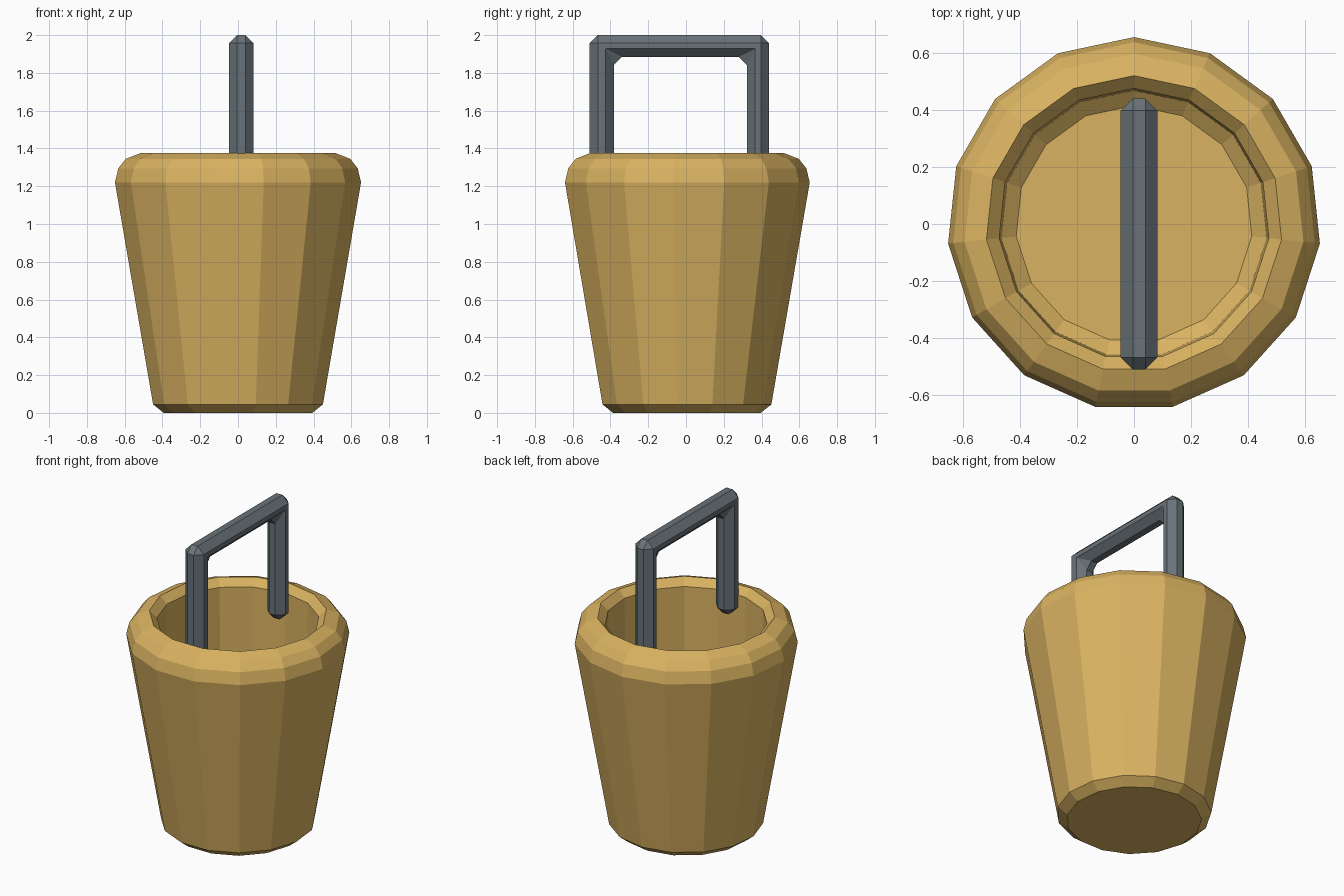
import bpy, bmesh, math

if "Cube" in bpy.data.objects:
    bpy.data.objects.remove(bpy.data.objects["Cube"])

SIDES = 15


def finish(bm, name, color):
    bmesh.ops.recalc_face_normals(bm, faces=bm.faces)
    me = bpy.data.meshes.new(name)
    bm.to_mesh(me)
    bm.free()
    ob = bpy.data.objects.new(name, me)
    bpy.context.collection.objects.link(ob)
    mat = bpy.data.materials.new(name + "_paint")
    mat.diffuse_color = color
    mat.use_nodes = True
    mat.node_tree.nodes["Principled BSDF"].inputs["Base Color"].default_value = mat.diffuse_color
    me.materials.append(mat)
    return ob


# Bucket: one lathe profile (radius, z) from outer base, over the rim, to the inner floor
profile = [(0.395, 0), (0.452, 0.045), (0.655, 1.22), (0.637, 1.295), (0.597, 1.345),
           (0.52, 1.375), (0.475, 1.33), (0.467, 0.27), (0.415, 0.23)]
bm = bmesh.new()
rings = []
for r, z in profile:
    angles = [math.pi / 2 + i * math.tau / SIDES for i in range(SIDES)]
    rings.append([bm.verts.new((r * math.cos(a), r * math.sin(a), z)) for a in angles])
for low, high in zip(rings, rings[1:]):
    for i in range(SIDES):
        j = (i + 1) % SIDES
        bm.faces.new((low[i], low[j], high[j], high[i]))
bm.faces.new(rings[0])
bm.faces.new(rings[-1])
finish(bm, "bucket", (0.70, 0.45, 0.12, 1))

# Handle: square U bar reaching down inside the rim, all edges chamfered
outline = [(-0.51, 1.21), (-0.51, 2.0), (0.44, 2.0), (0.44, 1.21),
           (0.322, 1.21), (0.322, 1.885), (-0.382, 1.885), (-0.382, 1.21)]
bm = bmesh.new()
face = bm.faces.new([bm.verts.new((-0.047, y, z)) for y, z in outline])
ext = bmesh.ops.extrude_face_region(bm, geom=[face], use_keep_orig=True)
moved = [g for g in ext["geom"] if isinstance(g, bmesh.types.BMVert)]
bmesh.ops.translate(bm, verts=moved, vec=(0.13, 0, 0))
bmesh.ops.recalc_face_normals(bm, faces=bm.faces)
bmesh.ops.bevel(bm, geom=bm.edges[:], offset=0.043, segments=1, affect='EDGES')
finish(bm, "handle", (0.14, 0.17, 0.19, 1))
